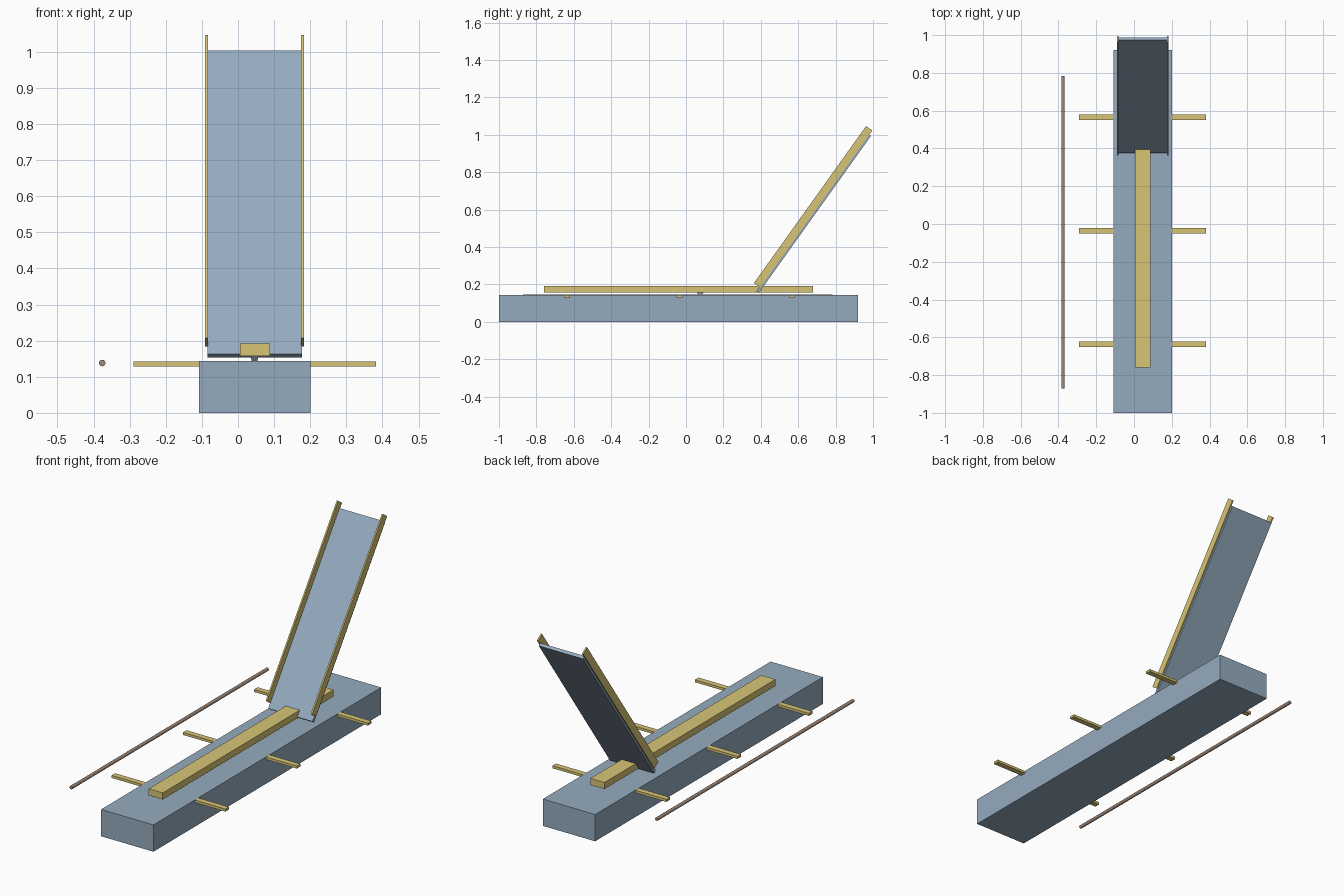
import bpy
import bmesh
from math import atan2, pi
from mathutils import Matrix, Vector

cube = bpy.data.objects.get("Cube")
if cube:
    bpy.data.objects.remove(cube, do_unlink=True)


def material(name, color):
    mat = bpy.data.materials.new(name)
    mat.use_nodes = True
    rgba = (*color, 1)
    mat.diffuse_color = rgba
    mat.node_tree.nodes["Principled BSDF"].inputs["Base Color"].default_value = rgba
    return mat


BLUE = material("blue grey", (0.30, 0.41, 0.52))
GOLD = material("gold wood", (0.69, 0.56, 0.18))
BROWN = material("brown", (0.35, 0.25, 0.19))


def add_object(name, bm, mat):
    mesh = bpy.data.meshes.new(name)
    bm.to_mesh(mesh)
    bm.free()
    mesh.materials.append(mat)
    obj = bpy.data.objects.new(name, mesh)
    bpy.context.collection.objects.link(obj)
    return obj


def box(name, low, high, mat, frame=Matrix()):
    """Box between two corners, optionally placed in a tilted frame."""
    low, high = Vector(low), Vector(high)
    bm = bmesh.new()
    bmesh.ops.create_cube(bm, size=1)
    size = Matrix.Diagonal((*(high - low), 1))
    bm.transform(Matrix.Translation((low + high) / 2) @ size)
    obj = add_object(name, bm, mat)
    obj.matrix_world = frame
    return obj


# Base block and the long beam lying above it
box("base", (-0.108, -1, 0), (0.201, 0.92, 0.143), BLUE)
box("beam", (0.005, -0.76, 0.157), (0.088, 0.68, 0.192), GOLD)

# Crossbars passing through the base
for i, y in enumerate((-0.636, -0.035, 0.565)):
    box(f"crossbar_{i + 1}", (-0.29, y - 0.015, 0.129), (0.382, y + 0.015, 0.1425), GOLD)

# Small tapered pivot between base and beam
pivot = box("pivot", (0.035, 0.057, 0.143), (0.057, 0.095, 0.157), BLUE)
for v in pivot.data.vertices:
    if v.co.z < 0.15:
        v.co.y = 0.076 + (v.co.y - 0.076) * 0.4
        v.co.x = 0.046 + (v.co.x - 0.046) * 0.7

# Tilted ramp: local y runs up the slope, local z points out of its upper face
tilt = Matrix.Translation((0, 0.363, 0.207)) @ Matrix.Rotation(atan2(0.84, 0.60), 4, "X")
box("ramp_panel", (-0.084, -0.029, -0.052), (0.177, 1.003, -0.035), BLUE, tilt)
for side, x in (("right", -0.087), ("left", 0.179)):
    box(f"{side}_rail", (x - 0.004, 0, -0.041), (x + 0.004, 1.032, 0), GOLD, tilt)

# Loose round rod beside the base
bm = bmesh.new()
bmesh.ops.create_cone(bm, cap_ends=True, segments=16, radius1=0.009, radius2=0.009, depth=1.655)
bm.transform(Matrix.Translation((-0.376, -0.043, 0.138)) @ Matrix.Rotation(pi / 2, 4, "X"))
for face in bm.faces:
    face.smooth = len(face.verts) == 4
for edge in bm.edges:
    edge.smooth = all(f.smooth for f in edge.link_faces)
add_object("rod", bm, BROWN)
